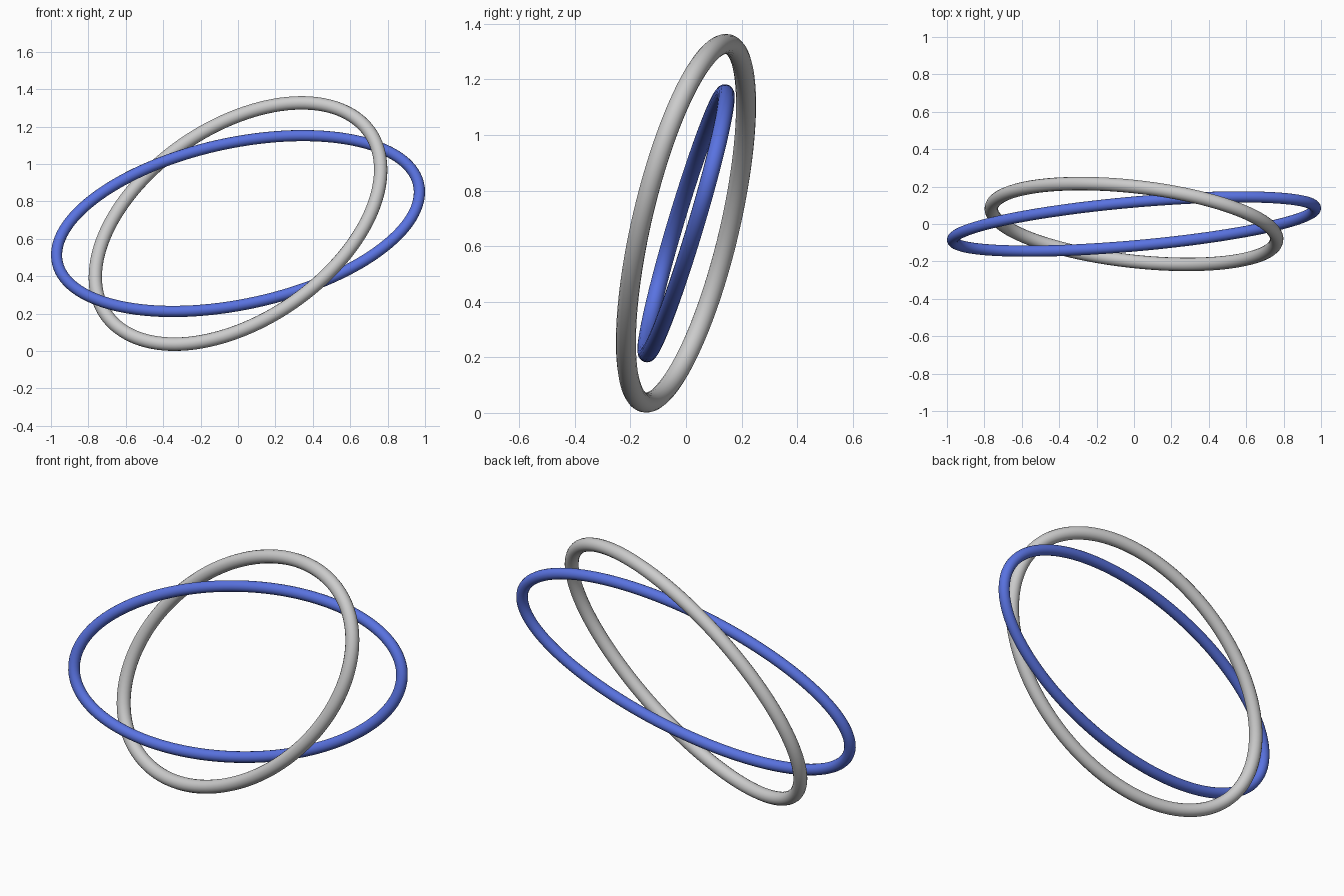
import bpy
from math import cos, sin, radians
from mathutils import Vector

if "Cube" in bpy.data.objects:
    bpy.data.objects.remove(bpy.data.objects["Cube"])

CENTRE = Vector((0, 0, 0.682))
K = 0.5523  # Bezier handle length for a quarter ellipse


def elliptical_ring(name, amps, phases, tube, color=None):
    """Tilted ellipse swept by a round tube; amps/phases give the x, y, z swing."""
    def pos(t):
        return Vector([a * cos(t - radians(p)) for a, p in zip(amps, phases)])

    def tangent(t):
        return Vector([-a * sin(t - radians(p)) for a, p in zip(amps, phases)])

    cu = bpy.data.curves.new(name, 'CURVE')
    cu.dimensions = '3D'
    cu.bevel_depth = tube
    cu.bevel_resolution = 6
    cu.resolution_u = 32
    sp = cu.splines.new('BEZIER')
    sp.bezier_points.add(3)
    sp.use_cyclic_u = True
    for i, bp in enumerate(sp.bezier_points):
        t = radians(90 * i)
        p, d = pos(t), tangent(t) * K
        bp.handle_left_type = bp.handle_right_type = 'FREE'
        bp.co, bp.handle_left, bp.handle_right = p, p - d, p + d

    ob = bpy.data.objects.new(name, cu)
    ob.location = CENTRE
    bpy.context.collection.objects.link(ob)
    bpy.ops.object.select_all(action='DESELECT')
    ob.select_set(True)
    bpy.context.view_layer.objects.active = ob
    bpy.ops.object.convert(target='MESH')
    bpy.ops.object.shade_smooth()
    if color:
        mat = bpy.data.materials.new(name + "_blue")
        mat.diffuse_color = color
        mat.use_nodes = True
        mat.node_tree.nodes["Principled BSDF"].inputs["Base Color"].default_value = mat.diffuse_color
        ob = bpy.context.object
        ob.data.materials.clear()
        ob.data.materials.append(mat)


# Wider, flatter blue ring
elliptical_ring("blue_ring", (0.97, 0.145, 0.47), (0, 54, 69), 0.03,
                (0.10, 0.17, 0.75, 1))
# Taller, thicker grey ring
elliptical_ring("grey_ring", (0.763, 0.216, 0.645), (0, 112, 63.5), 0.036)
